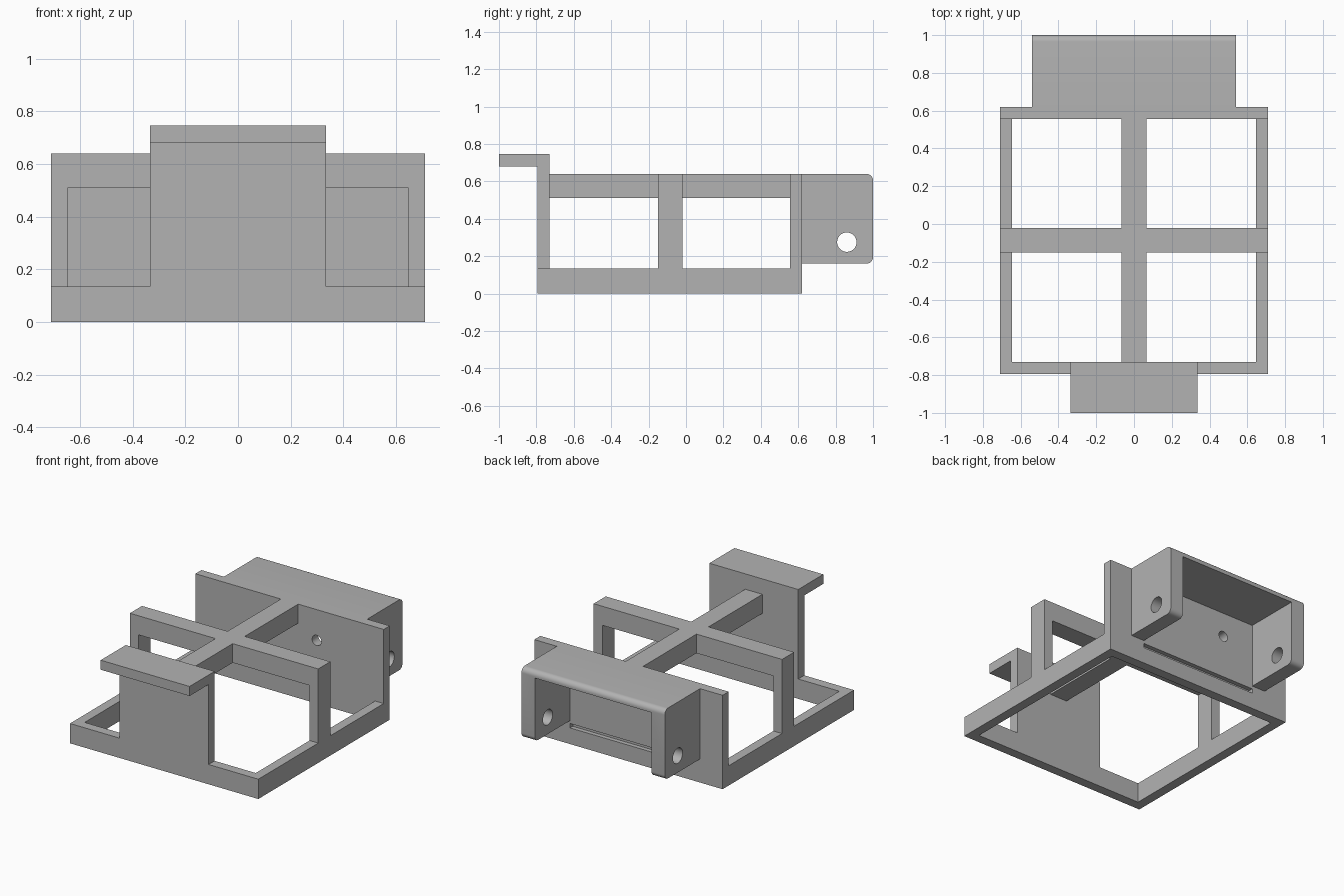
import bpy
import bmesh
import math
from mathutils import Matrix, Vector

old = bpy.data.objects.get("Cube")
if old:
    bpy.data.objects.remove(old, do_unlink=True)

grey = bpy.data.materials.new("plain_grey")
grey.use_nodes = True
colour = (0.45, 0.45, 0.45, 1)
grey.diffuse_color = colour
grey.node_tree.nodes["Principled BSDF"].inputs["Base Color"].default_value = colour

W, FRONT, BACK = 0.71, -0.795, 0.62     # frame half width, front and back
T = 0.065                               # wall thickness
RAIL, TOP = 0.135, 0.64                 # rail height, frame height
BEAM = TOP - 0.13                       # underside of top beams


def finish(name, bm):
    bmesh.ops.recalc_face_normals(bm, faces=bm.faces)
    mesh = bpy.data.meshes.new(name)
    bm.to_mesh(mesh)
    bm.free()
    mesh.materials.append(grey)
    obj = bpy.data.objects.new(name, mesh)
    bpy.context.collection.objects.link(obj)
    return obj


def box(name, x, y, z, round_back=0):
    """Box from (min, max) ranges, with optional rounding of its rear x edges."""
    bm = bmesh.new()
    bmesh.ops.create_cube(bm, size=1)
    for v in bm.verts:
        v.co = Vector([r[0] if c < 0 else r[1] for c, r in zip(v.co, (x, y, z))])
    if round_back:
        edges = [e for e in bm.edges if all(abs(v.co.y - y[1]) < 1e-5 for v in e.verts)
                 and abs(e.verts[0].co.z - e.verts[1].co.z) < 1e-5]
        bmesh.ops.bevel(bm, geom=edges, offset=round_back, segments=8,
                        profile=0.5, affect='EDGES')
    return finish(name, bm)


def cylinder(name, centre, radius, length, axis):
    bm = bmesh.new()
    bmesh.ops.create_cone(bm, cap_ends=True, segments=32, radius1=radius,
                          radius2=radius, depth=length)
    bm.transform(Matrix.Translation(centre) @ Matrix.Rotation(math.pi / 2, 4, axis))
    return finish(name, bm)


def cut(target, cutter):
    mod = target.modifiers.new(cutter.name, 'BOOLEAN')
    mod.operation = 'DIFFERENCE'
    mod.solver = 'EXACT'
    mod.object = cutter
    cutter.hide_render = True
    cutter.hide_viewport = True
    cutter.display_type = 'WIRE'


def apply_cuts(obj):
    cutters = [m.object for m in obj.modifiers]
    graph = bpy.context.evaluated_depsgraph_get()
    mesh = bpy.data.meshes.new_from_object(obj.evaluated_get(graph))
    obj.modifiers.clear()
    obj.data = mesh
    for c in cutters:
        bpy.data.objects.remove(c, do_unlink=True)
    bpy.context.view_layer.objects.active = obj
    bpy.ops.object.select_all(action='DESELECT')
    obj.select_set(True)
    bpy.ops.object.shade_smooth_by_angle(angle=math.radians(30))


# Base frame and arch posts
inner = W - T
PANEL = 0.335
arch = (-0.15, -0.02)
for side, s in (("right", -1), ("left", 1)):
    outer_x = sorted((s * inner, s * W))
    box(side + "_rail", outer_x, (FRONT, BACK - T), (0, RAIL))
    box(side + "_front_rail", sorted((s * PANEL, s * inner)), (FRONT, FRONT + T), (0, RAIL))
    box(side + "_arch_post", outer_x, arch, (RAIL, TOP))
    box(side + "_arch_beam", sorted((s * T, s * inner)), arch, (BEAM, TOP))

# Lengthwise beam, front panel and hook lip
box("spine_beam", (-T, T), (FRONT + T, BACK - T), (BEAM, TOP))
box("front_panel", (-PANEL, PANEL), (FRONT, FRONT + T), (0, 0.68))
box("front_lip", (-PANEL, PANEL), (-1, FRONT + T), (0.68, 0.745))

# Back wall with two screw holes and a thin slot
ARM_IN, ARM_OUT = 0.44, 0.54
wall = box("back_wall", (-W, W), (BACK - T, BACK), (0, TOP))
for s in (-1, 1):
    cut(wall, cylinder("screw_cutter", (s * 0.205, BACK, 0.43), 0.035, 0.4, 'X'))
cut(wall, box("slot_cutter", (-ARM_IN, ARM_IN), (BACK - 0.03, BACK + 0.1), (0.11, 0.14)))

# Rear bracket: rounded block hollowed from below, with a cross pin hole
bracket = box("rear_bracket", (-ARM_OUT, ARM_OUT), (BACK, 1), (0.16, TOP), round_back=0.035)
cut(bracket, box("cavity_cutter", (-ARM_IN, ARM_IN), (BACK - 0.1, 1.1), (0, 0.595)))
cut(bracket, cylinder("pin_cutter", (0, 0.86, 0.275), 0.052, 2, 'Y'))

bpy.context.view_layer.update()
apply_cuts(wall)
apply_cuts(bracket)
